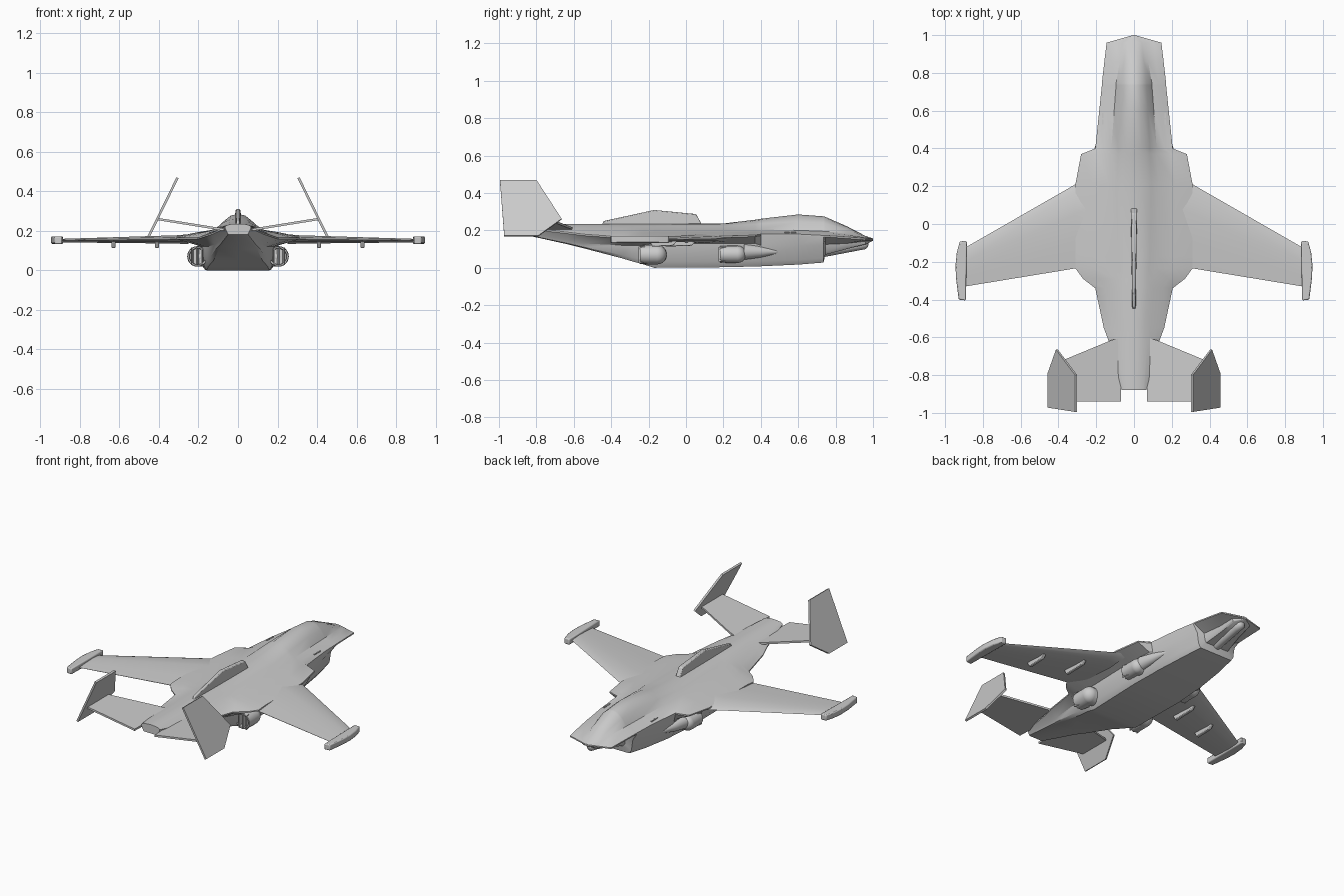
import bpy, bmesh, math
from mathutils import Vector, Matrix

if "Cube" in bpy.data.objects:
    bpy.data.objects.remove(bpy.data.objects["Cube"])


def finish(name, bm, mirror=False, bevel=0, angle=35):
    bmesh.ops.recalc_face_normals(bm, faces=bm.faces)
    me = bpy.data.meshes.new(name)
    bm.to_mesh(me)
    bm.free()
    ob = bpy.data.objects.new(name, me)
    bpy.context.collection.objects.link(ob)
    if bevel:
        b = ob.modifiers.new("bevel", 'BEVEL')
        b.width, b.segments = bevel, 2
    if mirror:
        ob.modifiers.new("mirror", 'MIRROR').use_mirror_merge = False
    bpy.ops.object.select_all(action='DESELECT')
    bpy.context.view_layer.objects.active = ob
    ob.select_set(True)
    bpy.ops.object.shade_smooth_by_angle(angle=math.radians(angle))
    return ob


def loft(name, rings, **kw):
    """Skin a list of equal-length closed rings and cap both ends."""
    bm = bmesh.new()
    vs = [[bm.verts.new(p) for p in r] for r in rings]
    n = len(vs[0])
    for a, b in zip(vs, vs[1:]):
        for i in range(n):
            j = (i + 1) % n
            bm.faces.new((a[i], a[j], b[j], b[i]))
    bm.faces.new(vs[0])
    bm.faces.new(vs[-1][::-1])
    return finish(name, bm, **kw)


def prism(name, pts, offset, **kw):
    o = Vector(offset) / 2
    return loft(name, [[Vector(p) - o for p in pts], [Vector(p) + o for p in pts]], **kw)


def circle(x, y, z, r, n=20):
    return [(x + r * math.cos(2 * math.pi * i / n), y, z + r * math.sin(2 * math.pi * i / n))
            for i in range(n)]


# Fuselage stations: y, top z, hump half-width, hump foot z, chine half-width,
# chine z, belly half-width, belly top z, belly bottom z
stations = [
    (1.0, .157, .003, .156, .005, .155, .004, .146, .145),
    (.96, .170, .06, .163, .145, .157, .06, .142, .125),
    (.86, .222, .075, .182, .157, .165, .07, .13, .10),
    (.745, .272, .095, .195, .17, .173, .09, .125, .07),
    (.735, .275, .095, .195, .17, .173, .13, .12, .028),
    (.60, .285, .105, .20, .184, .18, .155, .12, .017),
    (.40, .262, .12, .205, .205, .18, .18, .12, .008),
    (.37, .257, .12, .205, .28, .175, .18, .13, .007),
    (.21, .238, .13, .205, .31, .17, .19, .13, .003),
    (-.17, .235, .12, .205, .31, .17, .18, .13, 0),
    (-.235, .235, .11, .205, .31, .165, .17, .12, .02),
    (-.29, .235, .10, .21, .27, .165, .155, .12, .035),
    (-.34, .235, .10, .21, .205, .165, .14, .12, .05),
    (-.55, .235, .08, .215, .16, .18, .11, .13, .105),
    (-.63, .235, .07, .22, .13, .19, .09, .145, .125),
    (-.88, .235, .05, .23, .065, .22, .05, .19, .18)]


def section(y, zt, h, zh, w, zc, b, zu, zb):
    d = zt - zh
    half = [(.35 * h, zt - .1 * d), (.7 * h, zt - .45 * d), (h, zh),
            ((h + w) / 2, (zh + zc) / 2 + .002), (w, zc), (w, zc - .008),
            (b * 1.08 if b * 1.08 < w else b, zu), (b, zb + .25 * (zu - zb)), (b * .88, zb)]
    ring = [(0, zt)] + half + [(0, zb)] + [(-x, z) for x, z in reversed(half)]
    return [(x, y, z) for x, z in ring]


loft("fuselage", [section(*s) for s in stations], angle=32)

# Wings: thin aerofoil sections from root to tip
def aerofoil(x, lead, trail, z, t):
    prof = [(0, 0), (.08, .32), (.35, .5), (.7, .3), (1, .03),
            (1, -.03), (.7, -.3), (.35, -.5), (.08, -.32)]
    return [(x, lead + (trail - lead) * u, z + t * v) for u, v in prof]


loft("wing", [aerofoil(.25, .244, -.225, .157, .05), aerofoil(.31, .21, -.235, .156, .042),
              aerofoil(.89, -.123, -.33, .15, .018)], mirror=True)

# Wing tip pods
prism("wing_tip_pod", [(x, y, .152) for x, y in
      [(.885, -.09), (.922, -.092), (.938, -.15), (.945, -.22), (.942, -.29), (.928, -.4), (.89, -.405)]],
      (0, 0, .038), mirror=True, bevel=.006)

# Under-wing pylons
for x, y0, y1 in [(.41, .06, -.13), (.63, -.04, -.2)]:
    prism("wing_pylon", [(x, y, z) for y, z in
          [(y0, .15), (y0 - .03, .118), (y1 + .02, .113), (y1, .15)]],
          (.02, 0, 0), mirror=True, bevel=.004)

# Tailplanes rising outboard, with canted end fins
def tailz(x):
    return .21 + (x - .1) * .16


prism("tailplane", [(x, y, tailz(x)) for x, y in
      [(.06, -.60), (.12, -.615), (.41, -.735), (.41, -.94), (.07, -.94)]],
      (0, 0, .012), mirror=True)


def finx(z):
    return .452 - (z - .17) * .49


prism("tail_fin", [(finx(z), y, z) for y, z in
      [(-.995, .468), (-.80, .468), (-.665, .26), (-.79, .17), (-.972, .17)]],
      (.011, 0, .005), mirror=True)

# Dorsal spine, narrowing toward the rear
def spine(s):
    return [(s * w, y, z) for w, y, z in
            [(.017, .09, .22), (.015, .055, .287), (.012, -.17, .309), (.008, -.44, .25), (.01, -.455, .22)]]


loft("dorsal_spine", [spine(-1), spine(1)], bevel=.005)

# Swivelling jet nozzles: rounded elbow, side stub and slatted outlet
for pos, yc, z, r in [("front", .275, .072, .046), ("rear", -.155, .07, .052)]:
    x = .205
    bm = bmesh.new()
    bmesh.ops.create_uvsphere(bm, u_segments=20, v_segments=12, radius=r,
                              matrix=Matrix.Translation((x, yc, z)))
    bmesh.ops.create_cone(bm, cap_ends=True, segments=20, radius1=r, radius2=r, depth=.1,
                          matrix=Matrix.Translation((x - .05, yc, z)) @ Matrix.Rotation(math.pi / 2, 4, 'Y'))
    finish(pos + "_nozzle_elbow", bm, mirror=True)
    loft(pos + "_nozzle_outlet", [circle(x, yc - d, z, r * f) for d, f in
         [(0, 1), (.05, 1), (.092, .95), (.092, .8), (.05, .75)]], mirror=True)
    for k in (-.6, -.1, .4):
        prism(pos + "_nozzle_vane", [(x + k * r + a, y, zz) for a, y, zz in
              [(0, yc - .04, z - .85 * r), (0, yc - .04, z + .85 * r),
               (.01, yc - .1, z + .85 * r), (.01, yc - .1, z - .85 * r)]], (.006, 0, 0), mirror=True)

# Belly fairings ahead of the front nozzles
loft("nozzle_fairing", [circle(x, y, .085, r) for x, y, r in
     [(.165, .50, .008), (.18, .40, .03), (.19, .31, .042)]], mirror=True)

# Sensor tube under the nose
loft("nose_sensor", [circle(0, y, z, r) for y, z, r in
     [(.70, .085, .035), (.93, .122, .028), (.962, .126, .026), (.972, .128, .018), (.976, .129, .006)]])

# Small vents on the upper nose
for y in (.575, .54):
    bm = bmesh.new()
    bmesh.ops.create_cube(bm, size=1, matrix=Matrix.Translation((.166, y, .188)) @
                          Matrix.Diagonal((.009, .026, .008, 1)))
    finish("nose_vent", bm, mirror=True)
